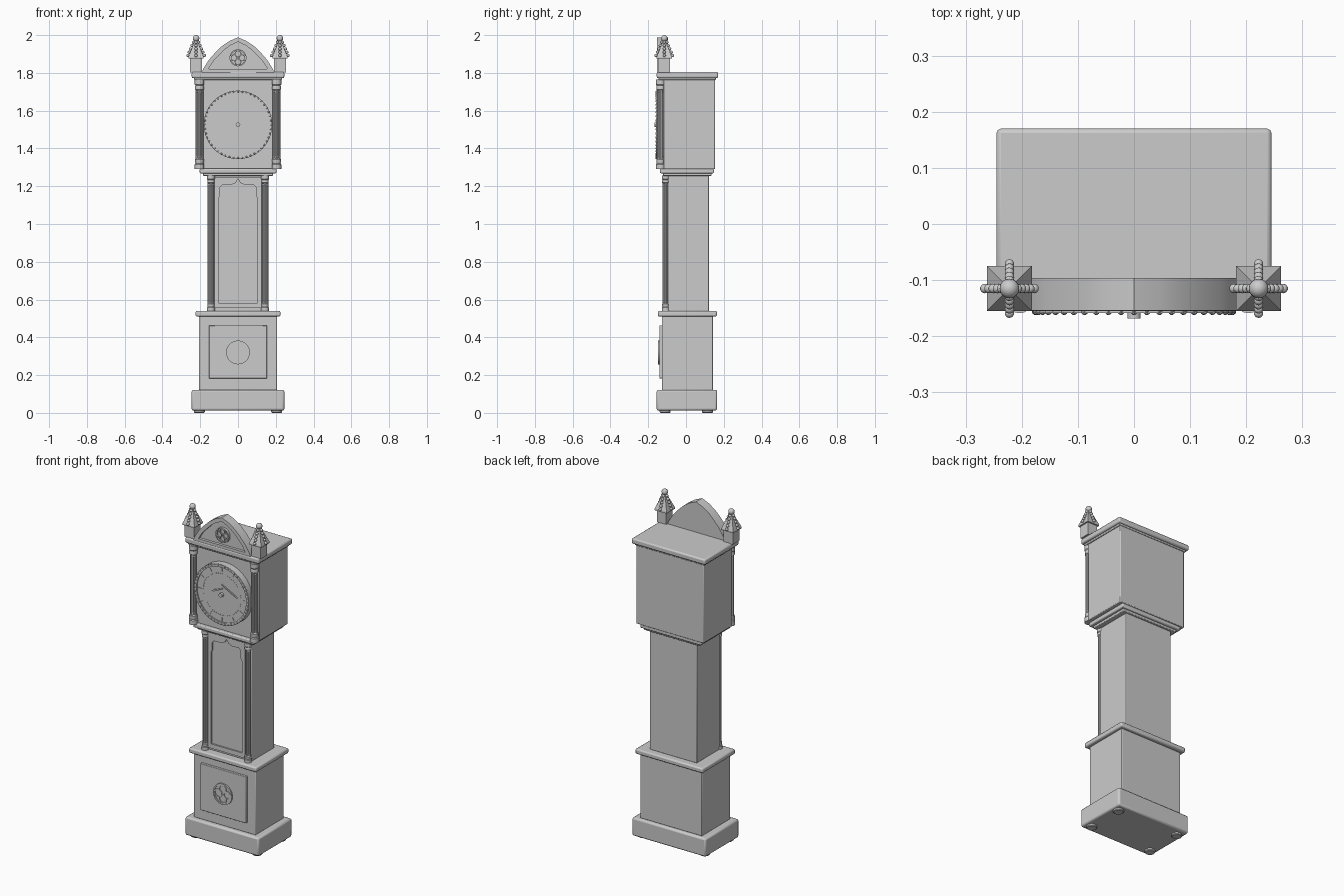
import bpy, bmesh, math
from mathutils import Matrix, Vector

if "Cube" in bpy.data.objects:
    bpy.data.objects.remove(bpy.data.objects["Cube"])

grey = bpy.data.materials.new("plain grey")
grey.diffuse_color = (0.6, 0.6, 0.6, 1)
grey.use_nodes = True
grey.node_tree.nodes["Principled BSDF"].inputs["Base Color"].default_value = grey.diffuse_color


def finish(name, bm, bevel=0, angle=35):
    bmesh.ops.recalc_face_normals(bm, faces=bm.faces)
    me = bpy.data.meshes.new(name)
    bm.to_mesh(me)
    bm.free()
    me.materials.append(grey)
    for p in me.polygons:
        p.use_smooth = True
    me.set_sharp_from_angle(angle=math.radians(angle))
    ob = bpy.data.objects.new(name, me)
    bpy.context.collection.objects.link(ob)
    if bevel:
        m = ob.modifiers.new("soft edges", 'BEVEL')
        m.width, m.segments = bevel, 2
    return ob


def add_box(bm, x0, x1, y0, y1, z0, z1, rot=0):
    c = Vector(((x0 + x1) / 2, (y0 + y1) / 2, (z0 + z1) / 2))
    m = (Matrix.Translation(c) @ Matrix.Rotation(rot, 4, 'Y')
         @ Matrix.Diagonal((x1 - x0, y1 - y0, z1 - z0, 1)))
    bmesh.ops.create_cube(bm, size=1, matrix=m)


def box(name, hx, y0, y1, z0, z1, bevel=0.004):
    bm = bmesh.new()
    add_box(bm, -hx, hx, y0, y1, z0, z1)
    finish(name, bm, bevel)


def add_prism(bm, pts, y0, y1):
    a = [bm.verts.new((x, y0, z)) for x, z in pts]
    b = [bm.verts.new((x, y1, z)) for x, z in pts]
    bm.faces.new(a)
    bm.faces.new(b[::-1])
    for i in range(len(pts)):
        j = (i + 1) % len(pts)
        bm.faces.new((a[i], a[j], b[j], b[i]))


def add_frame(bm, outer, inner, y0, y1):
    loops = [[bm.verts.new((x, y, z)) for x, z in pts]
             for pts, y in ((outer, y0), (inner, y0), (inner, y1), (outer, y1))]
    for k in range(4):
        a, b = loops[k], loops[(k + 1) % 4]
        for i in range(len(a)):
            j = (i + 1) % len(a)
            bm.faces.new((a[i], a[j], b[j], b[i]))


def circle(r, x, z, n=32):
    return [(x + r * math.cos(2 * math.pi * i / n),
             z + r * math.sin(2 * math.pi * i / n)) for i in range(n)]


def add_lathe(bm, prof, x, y, n=16):
    rings = [[bm.verts.new((x + r * math.cos(2 * math.pi * i / n),
                            y + r * math.sin(2 * math.pi * i / n), z))
              for i in range(n)] for r, z in prof]
    for a, b in zip(rings, rings[1:]):
        for i in range(n):
            j = (i + 1) % n
            bm.faces.new((a[i], a[j], b[j], b[i]))
    bm.faces.new(rings[0][::-1])
    bm.faces.new(rings[-1])


def mirror(half):
    """Left half from bottom to apex, completed on the right."""
    return half + [(-x, z) for x, z in half[-2::-1]]


# Case: stacked boxes and mouldings
box("plinth", 0.245, -0.155, 0.165, 0.012, 0.122, 0.01)
box("base_box", 0.206, -0.127, 0.143, 0.12, 0.512)
box("base_moulding", 0.225, -0.149, 0.164, 0.51, 0.54, 0.008)
box("waist_box", 0.157, -0.097, 0.122, 0.538, 1.258)
box("waist_moulding_lower", 0.186, -0.122, 0.135, 1.255, 1.272)
box("waist_moulding_upper", 0.203, -0.138, 0.148, 1.268, 1.293, 0.006)
box("hood_box", 0.224, -0.118, 0.153, 1.29, 1.77)
box("cornice_lower", 0.232, -0.146, 0.158, 1.762, 1.778)
box("cornice", 0.245, -0.155, 0.17, 1.772, 1.805, 0.008)
box("base_panel", 0.153, -0.141, -0.12, 0.182, 0.463, 0.003)

# Feet
bm = bmesh.new()
for x in (-0.205, 0.205):
    for y in (-0.11, 0.114):
        add_lathe(bm, [(0.025, 0), (0.029, 0.004), (0.029, 0.014)], x, y, 20)
finish("feet", bm)


# Clustered columns with turned capitals and bases
def columns(name, x, y, z0, z1, r, base_h, cap_h):
    bm = bmesh.new()
    base = [(1, 0), (1, .35), (.85, .42), (.92, .5), (.92, .7), (.6, .8), (.7, .9), (.5, 1)]
    for s in (-1, 1):
        add_lathe(bm, [(r * a, z0 + base_h * h) for a, h in base], s * x, y)
        add_lathe(bm, [(r * a, z1 - cap_h * h) for a, h in base[::-1]], s * x, y)
        for i in range(4):
            a = math.pi / 2 * i
            add_lathe(bm, [(r * .4, z0 + base_h * .7), (r * .4, z1 - cap_h * .7)],
                      s * x + r * .42 * math.cos(a), y + r * .42 * math.sin(a), 10)
    finish(name, bm)


columns("hood_columns", 0.204, -0.134, 1.29, 1.765, 0.025, 0.075, 0.075)
columns("waist_columns", 0.143, -0.107, 0.538, 1.257, 0.021, 0.055, 0.055)

# Waist door: frame with a stepped, pointed opening
outer = mirror([(-.124, .555), (-.124, 1.14), (-.124, 1.16), (-.124, 1.2),
                (-.124, 1.25), (-.07, 1.25), (-.03, 1.25), (0, 1.25)])
inner = mirror([(-.103, .582), (-.103, 1.135), (-.095, 1.15), (-.095, 1.195),
                (-.082, 1.207), (-.035, 1.207), (-.012, 1.218), (0, 1.24)])
bm = bmesh.new()
add_frame(bm, outer, inner, -0.11, -0.095)
finish("waist_door_frame", bm)
bm = bmesh.new()
add_prism(bm, inner, -0.101, -0.094)
finish("waist_door_panel", bm)

# Pediment: pointed arch slab with a raised border
arch = [(-.19, 1.803), (-.185, 1.82), (-.155, 1.868), (-.12, 1.908),
        (-.085, 1.942), (-.045, 1.969), (0, 1.988)]
arch_in = [(-.155, 1.82), (-.153, 1.826), (-.132, 1.86), (-.103, 1.892),
           (-.073, 1.922), (-.04, 1.946), (0, 1.964)]
bm = bmesh.new()
add_prism(bm, mirror(arch), -0.138, -0.096)
finish("pediment", bm)
bm = bmesh.new()
add_frame(bm, mirror(arch), mirror(arch_in), -0.154, -0.137)
finish("pediment_border", bm)


# Quatrefoil roundels
def roundel(name, z, r, back, front):
    bm = bmesh.new()
    mid = front + (back - front) * .6
    add_prism(bm, circle(r * .9, 0, z), mid, back)
    add_frame(bm, circle(r, 0, z), circle(r * .86, 0, z), front, back)
    for i in range(4):
        a = math.pi / 2 * i
        x, zz = r * .47 * math.cos(a), z + r * .47 * math.sin(a)
        add_frame(bm, circle(r * .4, x, zz, 20), circle(r * .31, x, zz, 20), front + .001, mid)
    finish(name, bm)


roundel("base_roundel", 0.32, 0.063, -0.140, -0.149)
roundel("pediment_roundel", 1.88, 0.045, -0.137, -0.152)

# Dial
CZ = 1.525
bm = bmesh.new()
add_prism(bm, circle(0.172, 0, CZ, 64), -0.152, -0.115)
finish("dial", bm)
bm = bmesh.new()
add_frame(bm, circle(0.181, 0, CZ, 64), circle(0.165, 0, CZ, 64), -0.159, -0.115)
for i in range(48):
    a = 2 * math.pi * i / 48
    bmesh.ops.create_icosphere(bm, subdivisions=1, radius=0.007, matrix=Matrix.Translation(
        (0.176 * math.cos(a), -0.156, CZ + 0.176 * math.sin(a))))
finish("dial_rim", bm)

# Hour bars and minute marks
bm = bmesh.new()
for n, r, w, h in ((12, .148, .004, .02), (60, .125, .003, .005)):
    for i in range(n):
        a = 2 * math.pi * i / n
        x, z = r * math.sin(a), CZ + r * math.cos(a)
        add_box(bm, x - w / 2, x + w / 2, -0.1545, -0.151, z - h / 2, z + h / 2, a)
finish("dial_marks", bm)


# Hands and hub
def hand(name, x0, z0, x1, z1, w):
    bm = bmesh.new()
    d = Vector((x1 - x0, z1 - z0))
    n = Vector((-d.y, d.x)).normalized() * w
    p, q = Vector((x0, z0)), Vector((x1, z1))
    add_prism(bm, [p + n * .5, p + d * .75 + n, q, p + d * .75 - n, p - n * .5], -0.159, -0.151)
    finish(name, bm)


hand("hour_hand", 0.005, 1.562, -0.068, 1.53, 0.005)
hand("minute_hand", 0, 1.586, 0.105, 1.53, 0.004)
bm = bmesh.new()
add_prism(bm, circle(0.012, 0, CZ, 20), -0.168, -0.151)
finish("hub", bm)

# Pinnacles: block, pyramid spire, ball and beaded ridges
bm = bmesh.new()
for px in (-0.222, 0.222):
    py = -0.115
    add_box(bm, px - .031, px + .031, py - .031, py + .031, 1.803, 1.88)
    add_box(bm, px - .04, px + .04, py - .04, py + .04, 1.876, 1.885)
    bmesh.ops.create_cone(bm, cap_ends=True, segments=4, radius1=0.04 * math.sqrt(2),
                          radius2=0.007, depth=0.09,
                          matrix=Matrix.Translation((px, py, 1.93))
                          @ Matrix.Rotation(math.pi / 4, 4, 'Z'))
    bmesh.ops.create_uvsphere(bm, u_segments=16, v_segments=10, radius=0.0175,
                              matrix=Matrix.Translation((px, py, 1.9825)))
    for k in range(4):
        a = math.pi / 2 * k
        for i in range(5):
            t = i / 4
            r = 0.014 + 0.03 * t
            bmesh.ops.create_icosphere(bm, subdivisions=2, radius=0.0085, matrix=Matrix.Translation(
                (px + r * math.cos(a), py + r * math.sin(a), 1.962 - 0.07 * t)))
finish("pinnacles", bm)
